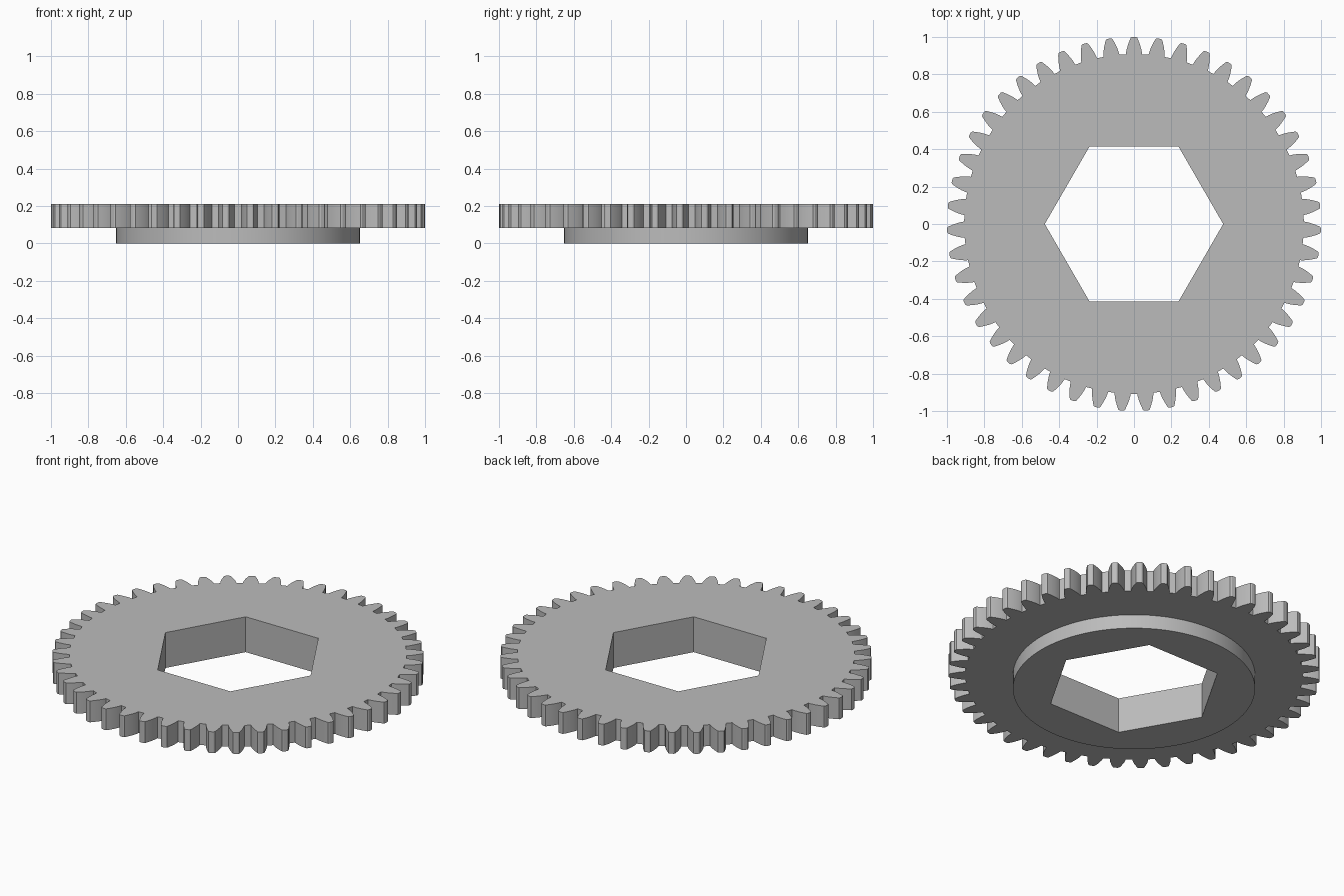
import bpy, bmesh
from math import pi, sin, cos, tan, acos, radians

cube = bpy.data.objects.get("Cube")
if cube:
    bpy.data.objects.remove(cube, do_unlink=True)

TEETH = 47
TIP_R = 1.0
MODULE = 2 * TIP_R / (TEETH + 2)
PITCH_R = TIP_R - MODULE
ROOT_R = PITCH_R - 1.25 * MODULE
PRESSURE = radians(20)
BASE_R = PITCH_R * cos(PRESSURE)
HUB_R, HEX_R = 0.652, 0.477
HUB_TOP, GEAR_TOP = 0.083, 0.21

grey = bpy.data.materials.new("mid_grey")
grey.use_nodes = True
colour = (0.5, 0.5, 0.5, 1)
grey.diffuse_color = colour
grey.node_tree.nodes["Principled BSDF"].inputs["Base Color"].default_value = colour


def polar(r, a):
    return r * cos(a), r * sin(a)


def circle(r, sides):
    return [polar(r, 2 * pi * i / sides) for i in range(sides)]


def involute(a):
    return tan(a) - a


def half_angle(r):
    """Half of the angle one tooth spans at radius r."""
    return pi / (2 * TEETH) + involute(PRESSURE) - involute(acos(BASE_R / r))


def gear_outline(steps=6):
    radii = [ROOT_R + (TIP_R - ROOT_R) * i / steps for i in range(steps + 1)]
    # slightly rounded tooth tip
    radii[-1] = TIP_R - 0.004
    tip_half = half_angle(TIP_R) * 0.6
    pts = []
    for t in range(TEETH):
        mid = pi / 2 + 2 * pi * t / TEETH
        pts += [polar(r, mid - half_angle(r)) for r in radii]
        pts += [polar(TIP_R, mid - tip_half), polar(TIP_R, mid + tip_half)]
        pts += [polar(r, mid + half_angle(r)) for r in reversed(radii)]
    return pts


def holed_plate(name, outer, inner, z0, z1):
    """Flat plate between two outlines, with walls on both."""
    bm = bmesh.new()
    rims = {z0: [], z1: []}
    for loop in (outer, inner):
        low, high = [[bm.verts.new((x, y, z)) for x, y in loop] for z in (z0, z1)]
        for i in range(len(loop)):
            bm.faces.new((low[i - 1], low[i], high[i], high[i - 1]))
            rims[z0].append(bm.edges.get((low[i - 1], low[i])))
            rims[z1].append(bm.edges.get((high[i - 1], high[i])))
    for edges in rims.values():
        bmesh.ops.triangle_fill(bm, edges=edges, use_beauty=True)
    bmesh.ops.recalc_face_normals(bm, faces=bm.faces)
    mesh = bpy.data.meshes.new(name)
    bm.to_mesh(mesh)
    bm.free()
    mesh.materials.append(grey)
    obj = bpy.data.objects.new(name, mesh)
    bpy.context.collection.objects.link(obj)
    bpy.ops.object.select_all(action="DESELECT")
    obj.select_set(True)
    bpy.context.view_layer.objects.active = obj
    bpy.ops.object.shade_smooth_by_angle(angle=radians(20))
    return obj


# Toothed wheel and the raised collar beneath it, sharing a hexagonal bore
bore = circle(HEX_R, 6)
holed_plate("gear_wheel", gear_outline(), bore, HUB_TOP, GEAR_TOP)
holed_plate("hub_collar", circle(HUB_R, 128), bore, 0, HUB_TOP)
